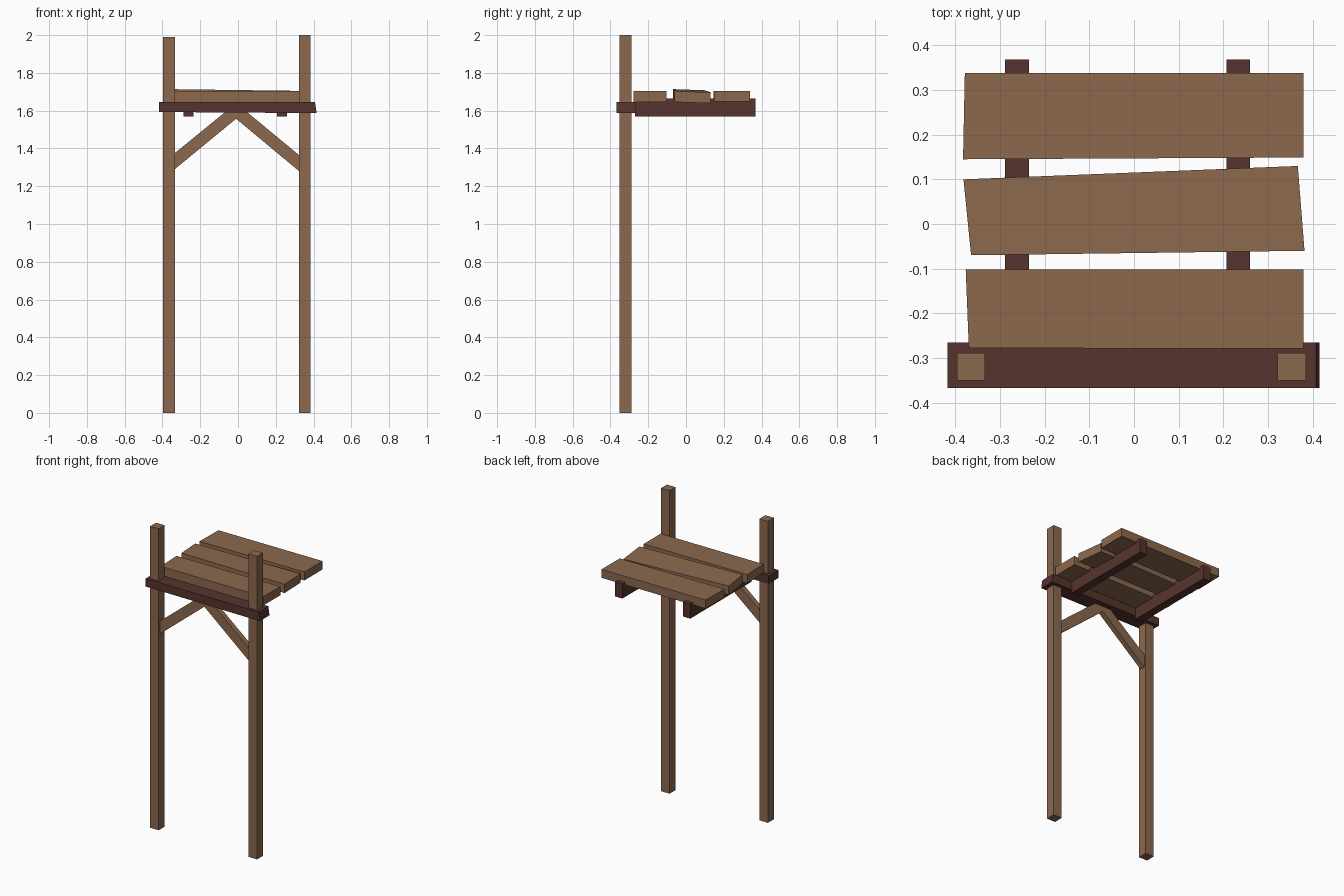
import bpy

if "Cube" in bpy.data.objects:
    bpy.data.objects.remove(bpy.data.objects["Cube"])


def material(name, rgb):
    m = bpy.data.materials.new(name)
    m.diffuse_color = (*rgb, 1)
    m.use_nodes = True
    m.node_tree.nodes["Principled BSDF"].inputs["Base Color"].default_value = m.diffuse_color
    return m


light_wood = material("light wood", (0.26, 0.14, 0.075))
dark_wood = material("dark wood", (0.094, 0.034, 0.026))


def hexa(name, bottom, top, mat):
    """Timber from four bottom and four top corners, both anticlockwise."""
    n = [(i, (i + 1) % 4) for i in range(4)]
    faces = [(3, 2, 1, 0), (4, 5, 6, 7)] + [(a, b, b + 4, a + 4) for a, b in n]
    me = bpy.data.meshes.new(name)
    me.from_pydata(list(bottom) + list(top), [], faces)
    me.materials.append(mat)
    ob = bpy.data.objects.new(name, me)
    bpy.context.collection.objects.link(ob)
    return ob


def rect(x0, x1, y0, y1, z):
    return [(x0, y0, z), (x1, y0, z), (x1, y1, z), (x0, y1, z)]


def box(name, x, y, z, mat):
    return hexa(name, rect(*x, *y, z[0]), rect(*x, *y, z[1]), mat)


def plank(name, outline, tops, thick):
    top = [(x, y, z) for (x, y), z in zip(outline, tops)]
    hexa(name, [(x, y, z - thick) for x, y, z in top], top, light_wood)


# Two tall posts
box("left_post", (-0.396, -0.334), (-0.351, -0.289), (0, 1.99), light_wood)
box("right_post", (0.322, 0.385), (-0.351, -0.289), (0, 2.0), light_wood)

# Cross beam, slightly skewed at the right end
beam_y = (-0.367, -0.266)
low = [(-0.418, beam_y[0], 1.593), (0.416, beam_y[0], 1.587),
       (0.416, beam_y[1], 1.587), (-0.418, beam_y[1], 1.593)]
hexa("cross_beam", low, rect(-0.418, 0.408, *beam_y, 1.645), dark_wood)

# Joists under the platform
for side, x in (("left", (-0.289, -0.235)), ("right", (0.207, 0.26))):
    box(side + "_joist", x, (-0.27, 0.368), (1.57, 1.665), dark_wood)

# Diagonal braces meeting under the middle of the beam
for side, s, px, z0 in (("left", -1, -0.335, 1.29), ("right", 1, 0.323, 1.28)):
    prof = [(px, z0), (-0.01, 1.557), (-0.01, 1.595),
            (-0.01 + s * 0.055, 1.595), (px, z0 + 0.085)]
    n = len(prof)
    verts = [(x, y, z) for y in (-0.337, -0.302) for x, z in prof]
    faces = [tuple(range(n)), tuple(range(2 * n - 1, n - 1, -1))]
    faces += [((i + 1) % n, i, i + n, (i + 1) % n + n) for i in range(n)]
    if s > 0:
        faces = [f[::-1] for f in faces]
    me = bpy.data.meshes.new(side + "_brace")
    me.from_pydata(verts, [], faces)
    me.materials.append(light_wood)
    bpy.context.collection.objects.link(
        bpy.data.objects.new(side + "_brace", me))

# Platform planks
plank("front_plank", [(-0.37, -0.278), (0.38, -0.279), (0.38, -0.102),
                      (-0.377, -0.102)], [1.705] * 4, 0.058)
plank("middle_plank", [(-0.365, -0.07), (0.382, -0.06), (0.367, 0.13),
                       (-0.382, 0.10)], [1.714, 1.704, 1.697, 1.708], 0.058)
plank("back_plank", [(-0.383, 0.145), (0.38, 0.149), (0.38, 0.338),
                     (-0.379, 0.338)], [1.705] * 4, 0.056)
